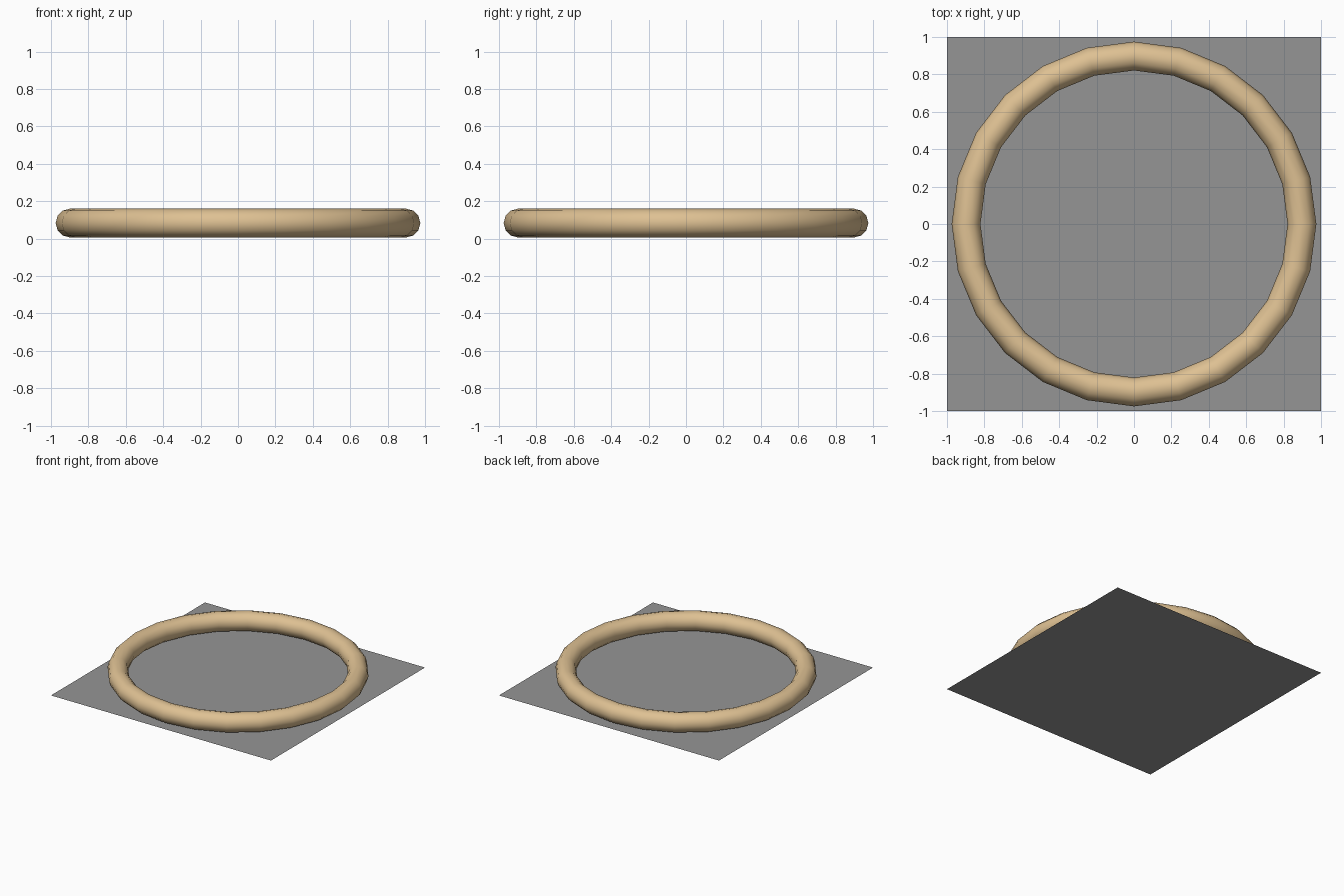
import bpy

if "Cube" in bpy.data.objects:
    bpy.data.objects.remove(bpy.data.objects["Cube"])


def material(name, colour):
    mat = bpy.data.materials.new(name)
    mat.diffuse_color = (*colour, 1.0)
    mat.use_nodes = True
    mat.node_tree.nodes["Principled BSDF"].inputs["Base Color"].default_value = mat.diffuse_color
    return mat


# Flat square base sheet
bpy.ops.mesh.primitive_plane_add(size=2, location=(0, 0, 0))
base = bpy.context.object
base.name = "base_sheet"
base.data.materials.append(material("mid grey", (0.3, 0.3, 0.3)))

# Round ring resting just above the sheet
bpy.ops.mesh.primitive_torus_add(
    major_radius=0.898, minor_radius=0.077,
    major_segments=24, minor_segments=12, location=(0, 0, 0.083))
ring = bpy.context.object
ring.name = "ring"
ring.data.materials.append(material("tan wood", (0.73, 0.53, 0.29)))
bpy.ops.object.shade_smooth()
